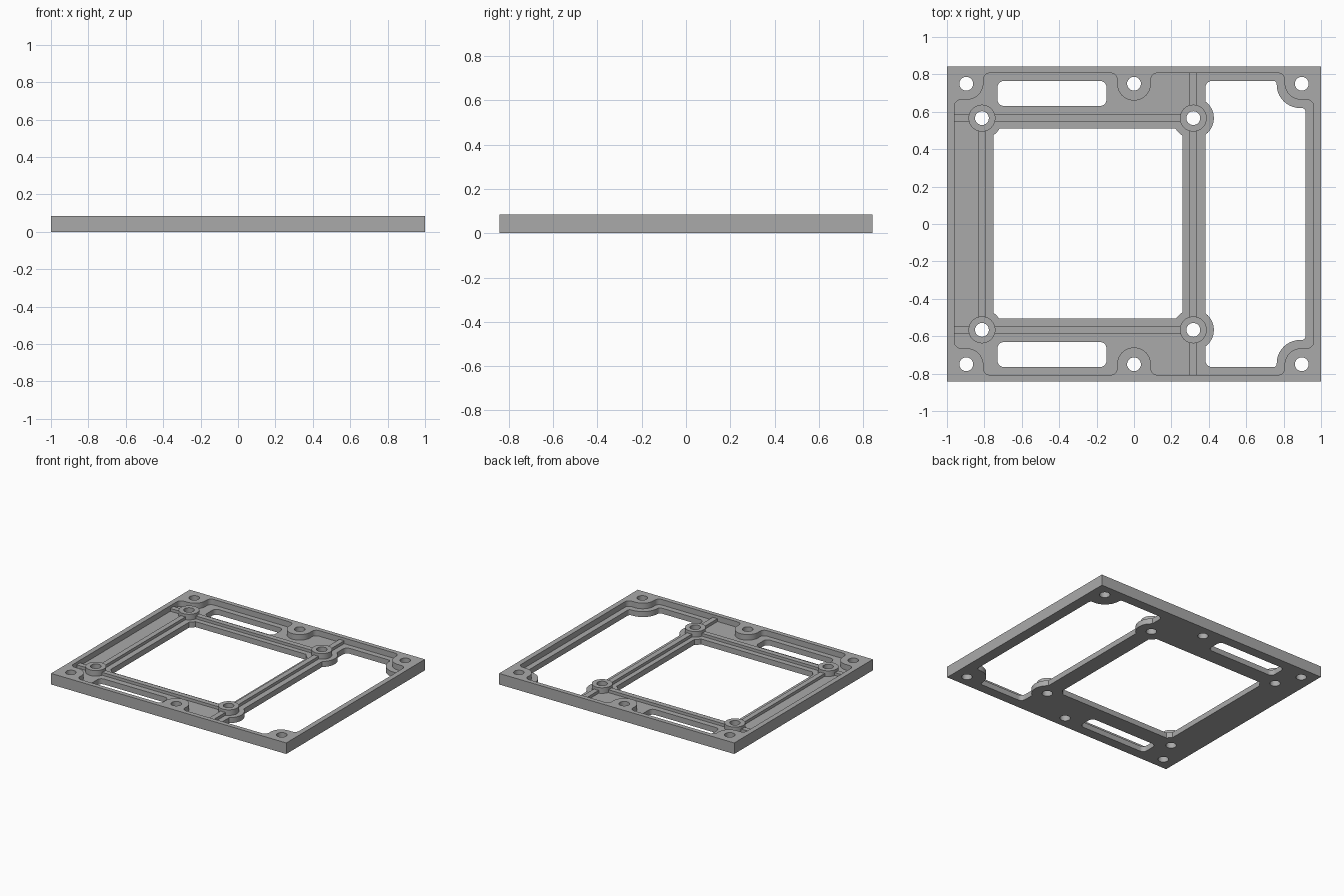
import bpy, bmesh, math
from mathutils import Vector

if "Cube" in bpy.data.objects:
    bpy.data.objects.remove(bpy.data.objects["Cube"])

HX, HY = 1.0, 0.842           # plate half sizes
TOP, FLOOR, RIB = 0.085, 0.042, 0.064
BOSSES = [(x, s * 0.566) for x in (-0.813, 0.317) for s in (1, -1)]
CORNER_HOLES = [(x, s * 0.75) for x in (-0.897, 0, 0.897) for s in (1, -1)]


def rounded(points, steps=10):
    """Outline from (x, y, radius) corners, each corner filleted."""
    out = []
    for i, (x, y, r) in enumerate(points):
        p = Vector((x, y))
        a = (Vector(points[i - 1][:2]) - p).normalized()
        b = (Vector(points[(i + 1) % len(points)][:2]) - p).normalized()
        if r == 0:
            out.append(p)
            continue
        centre = p + (a + b) * r          # all corners are right angles
        for k in range(steps + 1):
            t = math.pi / 2 * k / steps
            out.append(centre - b * r * math.cos(t) - a * r * math.sin(t))
    return out


def mirrored(half):
    """Close a half outline across the x axis."""
    return half + [(x, -y, r) for x, y, r in reversed(half)]


def box_outline(x0, x1, y0, y1, r=0.0):
    return rounded([(x0, y1, r), (x1, y1, r), (x1, y0, r), (x0, y0, r)])


def circle(c, r, n=40):
    return [Vector((c[0] + r * math.cos(2 * math.pi * i / n),
                    c[1] + r * math.sin(2 * math.pi * i / n))) for i in range(n)]


def prism(name, outline, z0, z1):
    bm = bmesh.new()
    base = bm.faces.new([bm.verts.new((p.x, p.y, z0)) for p in outline])
    top = bmesh.ops.extrude_face_region(bm, geom=[base])["geom"]
    bmesh.ops.translate(bm, vec=(0, 0, z1 - z0),
                        verts=[v for v in top if isinstance(v, bmesh.types.BMVert)])
    bmesh.ops.remove_doubles(bm, verts=bm.verts, dist=1e-5)
    bmesh.ops.recalc_face_normals(bm, faces=bm.faces)
    mesh = bpy.data.meshes.new(name)
    bm.to_mesh(mesh)
    bm.free()
    ob = bpy.data.objects.new(name, mesh)
    bpy.context.collection.objects.link(ob)
    return ob


def combine(target, tool, operation):
    mod = target.modifiers.new(operation.lower(), "BOOLEAN")
    mod.object, mod.operation, mod.solver = tool, operation, "EXACT"
    bpy.context.view_layer.objects.active = target
    bpy.ops.object.modifier_apply(modifier=mod.name)
    bpy.data.objects.remove(tool)


# Solid plate
plate = prism("mounting_frame", box_outline(-HX, HX, -HY, HY), 0, TOP)

# Pocket that leaves the rim and the screw pads
right = [(0.09, 0.66, 0.0895), (0.09, 0.807, 0.035), (0.805, 0.807, 0.035),
         (0.805, 0.664, 0.09), (0.96, 0.664, 0.035)]
left = [(-x, y, r) for x, y, r in reversed(right)]
combine(plate, prism("pocket", rounded(mirrored(left + right)), FLOOR, 0.2), "DIFFERENCE")

# Through windows, leaving round lands around the bosses
main_window = box_outline(-0.75, 0.26, -0.506, 0.51)
side_window = rounded(mirrored([(0.382, 0.765, 0.035), (0.763, 0.765, 0.018),
                                (0.763, 0.62, 0.125), (0.917, 0.62, 0.02)]))
for outline in (main_window, side_window):
    window = prism("window", outline, -0.1, 0.2)
    for c in BOSSES:
        combine(window, prism("land", circle(c, 0.11, 48), -0.2, 0.3), "DIFFERENCE")
    combine(plate, window, "DIFFERENCE")
for y0, y1 in ((0.631, 0.765), (-0.765, -0.631)):
    combine(plate, prism("slot", box_outline(-0.73, -0.147, y0, y1, 0.035), -0.1, 0.2),
            "DIFFERENCE")

# Ribs joining the bosses to the rim
for x0, x1, y0, y1 in ((-0.98, 0.317, 0.549, 0.589), (-0.98, 0.317, -0.587, -0.547),
                       (-0.833, -0.794, -0.567, 0.567), (0.297, 0.338, -0.82, 0.82)):
    combine(plate, prism("rib", box_outline(x0, x1, y0, y1), 0.02, RIB), "UNION")

# Raised bosses, then all screw holes
for c in BOSSES:
    combine(plate, prism("boss", circle(c, 0.072), 0.015, TOP), "UNION")
for c in BOSSES + CORNER_HOLES:
    combine(plate, prism("hole", circle(c, 0.037, 32), -0.1, 0.2), "DIFFERENCE")

# Finish
grey = bpy.data.materials.new("light_grey")
grey.diffuse_color = (0.4, 0.4, 0.4, 1)
grey.use_nodes = True
grey.node_tree.nodes["Principled BSDF"].inputs["Base Color"].default_value = grey.diffuse_color
plate.data.materials.clear()
plate.data.materials.append(grey)
for face in plate.data.polygons:
    face.material_index = 0
bpy.ops.object.select_all(action="DESELECT")
plate.select_set(True)
bpy.context.view_layer.objects.active = plate
bpy.ops.object.shade_smooth_by_angle(angle=math.radians(30))
